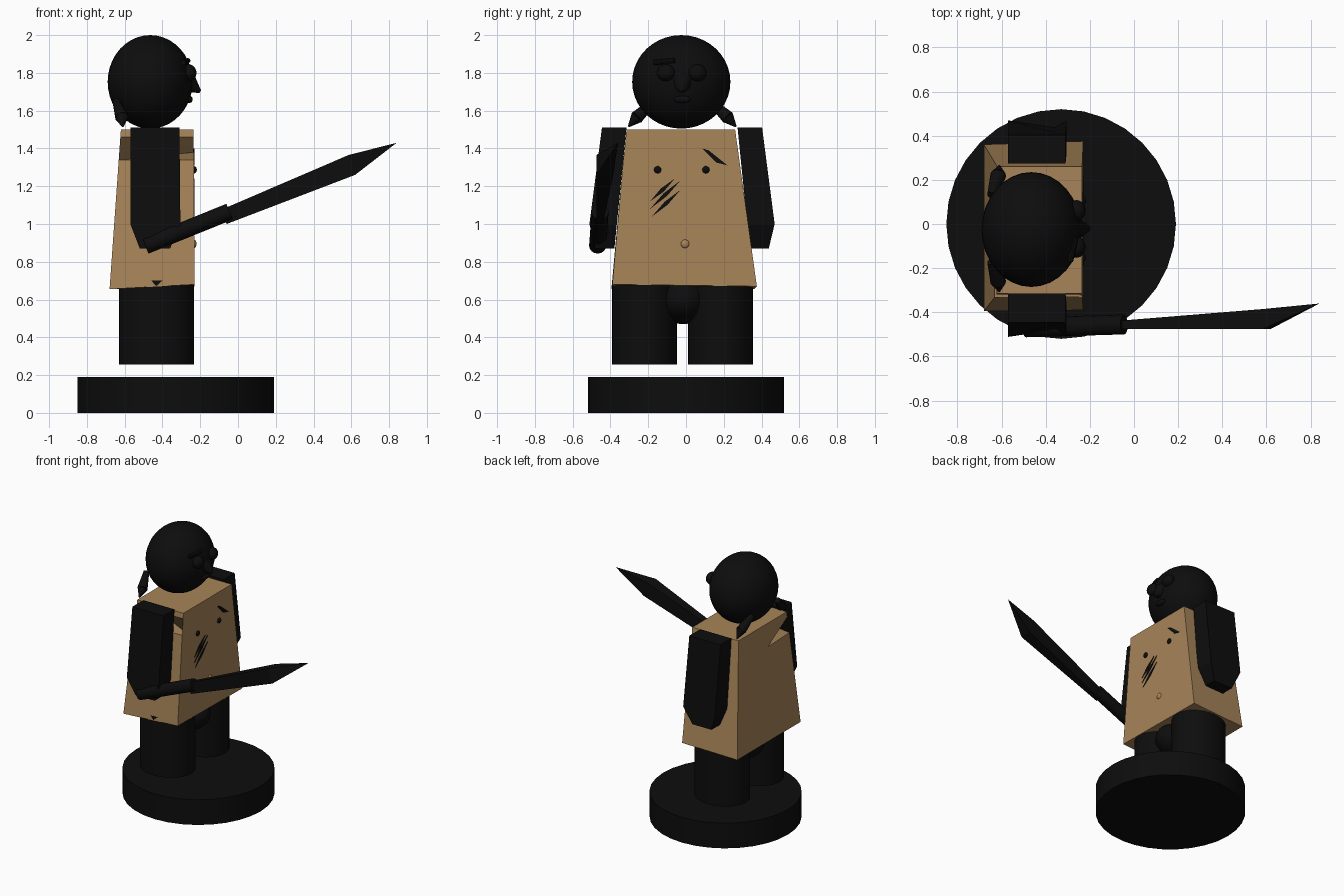
import bpy, bmesh, math
from mathutils import Vector

if "Cube" in bpy.data.objects:
    bpy.data.objects.remove(bpy.data.objects["Cube"])


def material(name, rgb):
    m = bpy.data.materials.new(name)
    m.use_nodes = True
    m.diffuse_color = (*rgb, 1)
    m.node_tree.nodes["Principled BSDF"].inputs["Base Color"].default_value = (*rgb, 1)
    return m


black = material("black", (0.004, 0.004, 0.004))
tan = material("tan", (0.39, 0.235, 0.1))


def finish(name, mat, smooth=True):
    ob = bpy.context.object
    ob.name = name
    ob.data.materials.append(mat)
    if smooth:
        bpy.ops.object.shade_smooth_by_angle(angle=math.radians(35))
    return ob


def ball(name, loc, radii, mat=black):
    bpy.ops.mesh.primitive_uv_sphere_add(segments=32, ring_count=20, location=loc)
    bpy.context.object.scale = radii
    return finish(name, mat)


def rod(name, a, b, r1, r2, mat=black, sides=16):
    a, b = Vector(a), Vector(b)
    d = b - a
    bpy.ops.mesh.primitive_cone_add(vertices=sides, radius1=r1, radius2=r2, depth=d.length,
                                    location=(a + b) / 2,
                                    rotation=d.to_track_quat("Z", "Y").to_euler())
    return finish(name, mat)


def loft(name, rings, mat, tip=None):
    """Closed solid through equal rings, flat at the end or drawn to a tip."""
    bm = bmesh.new()
    loops = [[bm.verts.new(p) for p in ring] for ring in rings]
    n = len(loops[0])
    for a, b in zip(loops, loops[1:]):
        for i in range(n):
            j = (i + 1) % n
            bm.faces.new((a[i], a[j], b[j], b[i]))
    bm.faces.new(loops[0])
    if tip:
        t = bm.verts.new(tip)
        for i in range(n):
            bm.faces.new((loops[-1][i], loops[-1][(i + 1) % n], t))
    else:
        bm.faces.new(loops[-1])
    bmesh.ops.recalc_face_normals(bm, faces=bm.faces)
    me = bpy.data.meshes.new(name)
    bm.to_mesh(me)
    bm.free()
    me.materials.append(mat)
    ob = bpy.data.objects.new(name, me)
    bpy.context.collection.objects.link(ob)
    return ob


# Round stand
bpy.ops.mesh.primitive_cylinder_add(vertices=32, radius=0.52, depth=0.19,
                                    location=(-0.33, 0, 0.095))
finish("stand", black)

# Legs and hips
for side, y in (("right", -0.22), ("left", 0.183)):
    bpy.ops.mesh.primitive_cylinder_add(vertices=32, depth=0.445, location=(-0.432, y, 0.4775))
    bpy.context.object.scale = (0.198, 0.172, 1)
    finish(side + "_leg", black)
ball("hips", (-0.43, -0.015, 0.6), (0.19, 0.14, 0.13))

# Tapered torso, with a wedge cut into the back of the right shoulder
front = [(0.375, 0.67), (0.26, 1.5), (-0.315, 1.5), (-0.319, 1.46), (-0.327, 1.38),
         (-0.332, 1.34), (-0.39, 0.68)]
back = [(0.36, 0.655), (0.26, 1.5), (-0.315, 1.5), (-0.319, 1.46), (-0.07, 1.33),
        (-0.332, 1.34), (-0.395, 0.655)]
loft("torso", [[(-0.23 - (z - 0.67) * 0.006, y, z) for y, z in front],
               [(-0.68 + (z - 0.655) * 0.071, y, z) for y, z in back]], tan)

# Arms: bevelled at the hand, leaning outwards
outline = [(-0.57, 1.51), (-0.31, 1.51), (-0.305, 1.0), (-0.36, 0.87), (-0.52, 0.87), (-0.57, 1.0)]


def arm(name, side, shift):
    def y_at(z, outer):
        if outer:
            y = 0.43 + (1.51 - z) * 0.13 if z >= 1 else 0.465
        else:
            y = 0.3 + (1.51 - z) * 0.1
        return side * y + shift
    loft(name, [[(x, y_at(z, o), z) for x, z in outline] for o in (True, False)], black)


arm("right_arm", -1, -0.015)
arm("left_arm", 1, -0.027)

# Sword: round grip and pointed blade
rod("sword_grip", (-0.49, -0.468, 0.885), (-0.045, -0.455, 1.065), 0.045, 0.045)


def blade_ring(low, high, y0, y1):
    return [(low[0], y0, low[1]), (high[0], y0, high[1]),
            (high[0], y1, high[1]), (low[0], y1, low[1])]


loft("sword_blade", [blade_ring((-0.06, 1.0), (-0.09, 1.075), -0.475, -0.44),
                     blade_ring((0.62, 1.26), (0.585, 1.365), -0.475, -0.385)],
     black, tip=(0.84, -0.36, 1.43))

# Head with nose, eyes, brow and mouth
ball("head", (-0.465, -0.025, 1.7525), (0.225, 0.26, 0.2475))
rod("nose", (-0.27, -0.02, 1.75), (-0.2, -0.02, 1.7), 0.06, 0.008)
for side, y in (("right", -0.105), ("left", 0.06)):
    ball(side + "_eye", (-0.26, y, 1.8), (0.04, 0.048, 0.045))
rod("right_brow", (-0.29, -0.17, 1.855), (-0.265, -0.06, 1.865), 0.014, 0.014, sides=8)
ball("mouth", (-0.26, -0.02, 1.66), (0.02, 0.045, 0.02))

# Two braids at the nape
for side, s in (("right", -1), ("left", 1)):
    rod(side + "_braid", (-0.645, -0.02 + s * 0.15, 1.65), (-0.615, -0.02 + s * 0.24, 1.565),
        0.02, 0.036, sides=12)
    rod(side + "_braid_end", (-0.615, -0.02 + s * 0.24, 1.565), (-0.61, -0.02 + s * 0.285, 1.515),
        0.036, 0.004, sides=12)

# Chest details
for side, y in (("right", -0.15), ("left", 0.105)):
    ball(side + "_nipple", (-0.232, y, 1.287), (0.014, 0.019, 0.019))
ball("navel", (-0.232, -0.005, 0.895), (0.012, 0.022, 0.022), tan)


def plate(name, points):
    loft(name, [[(x, y, z) for y, z in points] for x in (-0.237, -0.229)], black)


def scratch(name, y, z, dy, dz):
    plate(name, [(y, z), (y + dy * 0.5 + 0.008, z + dz * 0.5 - 0.008), (y + dy, z + dz),
                 (y + dy * 0.5 - 0.008, z + dz * 0.5 + 0.008)])


for i, (y, z, dy, dz) in enumerate([(-0.19, 1.12, 0.13, 0.12), (-0.19, 1.08, 0.16, 0.15),
                                    (-0.18, 1.04, 0.15, 0.14)]):
    scratch("scratch_%d" % (i + 1), y, z, dy, dz)
plate("scar", [(0.085, 1.4), (0.12, 1.39), (0.17, 1.35), (0.22, 1.31), (0.16, 1.325)])
